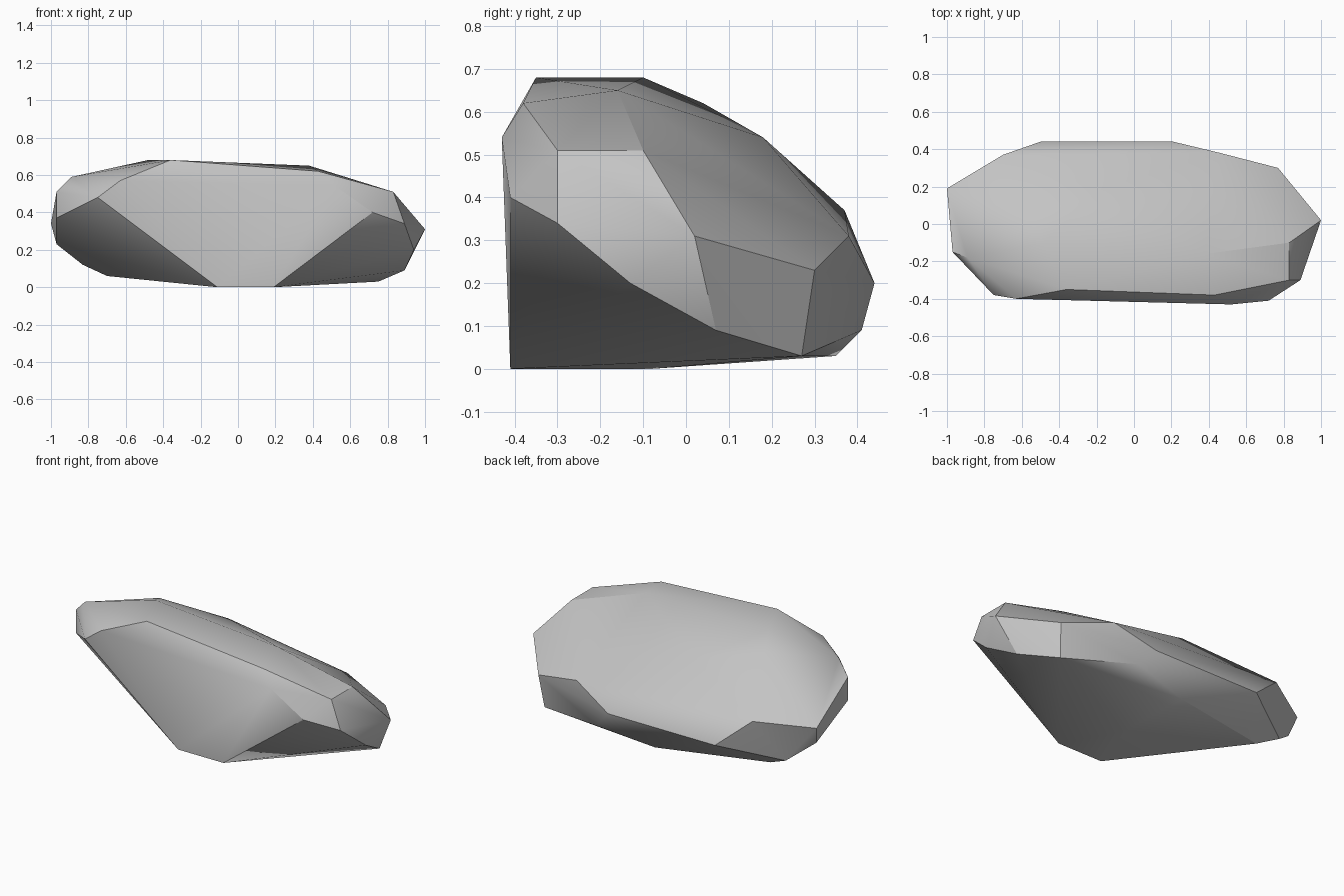
import bpy
import bmesh
import math

# Remove the default object
default_object = bpy.data.objects.get("Cube")
if default_object:
    bpy.data.objects.remove(default_object, do_unlink=True)


def make_material(name, colour):
    """Plain single-colour material."""
    material = bpy.data.materials.new(name)
    material.use_nodes = True
    material.diffuse_color = colour
    shader = material.node_tree.nodes.get("Principled BSDF")
    shader.inputs["Base Color"].default_value = colour
    shader.inputs["Roughness"].default_value = 0.9
    return material


def make_faceted_stone(name, corner_groups, material, smooth_angle):
    """Wrap a tight faceted skin around the groups of corners."""
    mesh = bpy.data.meshes.new(name)
    stone = bpy.data.objects.new(name, mesh)
    bpy.context.collection.objects.link(stone)

    bm = bmesh.new()
    for group in corner_groups.values():
        for corner in group:
            bm.verts.new(corner)
    hull = bmesh.ops.convex_hull(bm, input=list(bm.verts))
    leftovers = set(hull["geom_interior"]) | set(hull["geom_unused"])
    loose = [item for item in leftovers if isinstance(item, bmesh.types.BMVert)]
    bmesh.ops.delete(bm, geom=loose, context="VERTS")
    bmesh.ops.recalc_face_normals(bm, faces=list(bm.faces))
    bm.to_mesh(mesh)
    bm.free()
    mesh.materials.append(material)

    # Soft broad facets with crisp ridges
    bpy.ops.object.select_all(action="DESELECT")
    stone.select_set(True)
    bpy.context.view_layer.objects.active = stone
    bpy.ops.object.shade_smooth_by_angle(angle=smooth_angle)
    return stone


# Corners of the boulder, grouped by the region they shape
boulder_corners = {
    "underside": [
        (-.11, -.41, 0), (.19, -.41, 0), (0, -.08, 0), (-.04, .35, .03),
        (.75, .27, .03), (-.7, .2, .06), (-.83, .24, .12),
    ],
    "left_end": [
        (1, .02, .31), (.83, -.3, .51), (.83, -.1, .51), (.89, -.3, .34),
        (.94, -.13, .2), (.89, .07, .09), (.77, .3, .23),
    ],
    "front_brow": [
        (.72, -.41, .4), (.52, -.43, .54), (.43, -.38, .62),
        (-.36, -.35, .68), (-.63, -.4, .57), (-.75, -.38, .48),
    ],
    "crown": [
        (.38, -.16, .65), (-.48, -.1, .68), (-.55, .04, .62),
        (-.19, .18, .54),
    ],
    "right_end": [
        (-1, .19, .34), (-.97, -.15, .51), (-.89, -.18, .59),
        (-.97, -.15, .37), (-.97, .15, .23),
    ],
    "back_slope": [
        (.46, .38, .31), (-.7, .37, .37), (.21, .44, .2),
        (-.5, .44, .2), (.31, .41, .09),
    ],
}

stone_grey = make_material("stone_grey", (.55, .55, .55, 1))
make_faceted_stone("boulder", boulder_corners, stone_grey, math.radians(30))
